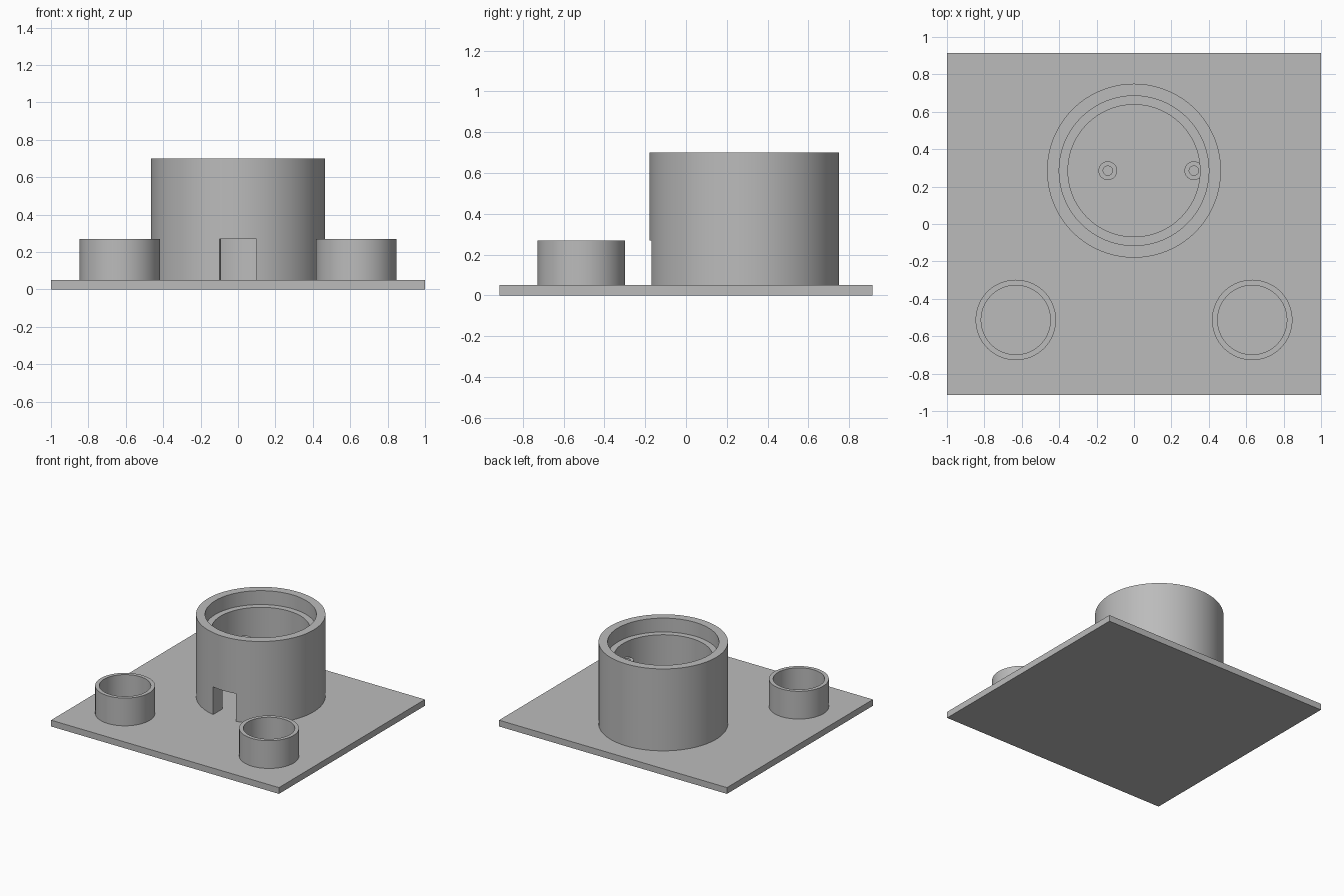
import bpy, bmesh, math
from mathutils import Matrix

default = bpy.data.objects.get("Cube")
if default:
    bpy.data.objects.remove(default, do_unlink=True)

grey = bpy.data.materials.new("plain_grey")
grey.use_nodes = True
colour = (0.5, 0.5, 0.5, 1)
grey.diffuse_color = colour
grey.node_tree.nodes["Principled BSDF"].inputs["Base Color"].default_value = colour

PLATE_TOP = 0.05
SUNK = 0.04  # tubes are set slightly into the plate


def add_object(name, bm):
    mesh = bpy.data.meshes.new(name)
    bmesh.ops.recalc_face_normals(bm, faces=bm.faces)
    bm.to_mesh(mesh)
    bm.free()
    mesh.materials.append(grey)
    obj = bpy.data.objects.new(name, mesh)
    bpy.context.collection.objects.link(obj)
    return obj


def box(name, size, centre):
    bm = bmesh.new()
    bmesh.ops.create_cube(bm, size=1, matrix=Matrix.Translation(centre) @ Matrix.Diagonal((*size, 1)))
    return add_object(name, bm)


def lathe(name, profile, x, y, sides=96):
    """Spin a closed (radius, height) profile into a ring around z."""
    bm = bmesh.new()
    rings = []
    for i in range(sides):
        a = 2 * math.pi * i / sides
        rings.append([bm.verts.new((x + r * math.cos(a), y + r * math.sin(a), z)) for r, z in profile])
    n = len(profile)
    for i in range(sides):
        a, b = rings[i], rings[(i + 1) % sides]
        for j in range(n):
            k = (j + 1) % n
            bm.faces.new((a[j], b[j], b[k], a[k]))
    return add_object(name, bm)


def tube(name, outer, inner, top, x, y, sides=96):
    return lathe(name, [(outer, SUNK), (outer, top), (inner, top), (inner, SUNK)], x, y, sides)


def smooth(obj):
    bpy.ops.object.select_all(action='DESELECT')
    obj.select_set(True)
    bpy.context.view_layer.objects.active = obj
    bpy.ops.object.shade_smooth_by_angle(angle=math.radians(30))


# Base plate
box("base_plate", (2, 1.83, PLATE_TOP), (0, 0, PLATE_TOP / 2))

# Large housing with an inner ledge
CY = 0.285
housing = lathe("large_housing", [(0.465, SUNK), (0.465, 0.70), (0.40, 0.70),
                                  (0.40, 0.59), (0.353, 0.59), (0.353, SUNK)], 0, CY, 128)

# Doorway cut through the front wall
cutter = box("doorway_cutter", (0.2, 0.35, 0.27), (0, CY - 0.4, 0.135))
cutter.hide_render = True
cutter.hide_viewport = True
cut = housing.modifiers.new("doorway", 'BOOLEAN')
cut.operation = 'DIFFERENCE'
cut.solver = 'EXACT'
cut.object = cutter
bpy.context.view_layer.objects.active = housing
bpy.ops.object.modifier_apply(modifier=cut.name)
bpy.data.objects.remove(cutter, do_unlink=True)
smooth(housing)

# Hollow screw posts inside the housing
for name, x in (("right_screw_post", -0.14), ("left_screw_post", 0.32)):
    smooth(tube(name, 0.05, 0.025, 0.47, x, CY, 48))

# Small front cups
for name, x in (("right_cup", -0.632), ("left_cup", 0.632)):
    smooth(tube(name, 0.215, 0.185, 0.27, x, -0.513))
